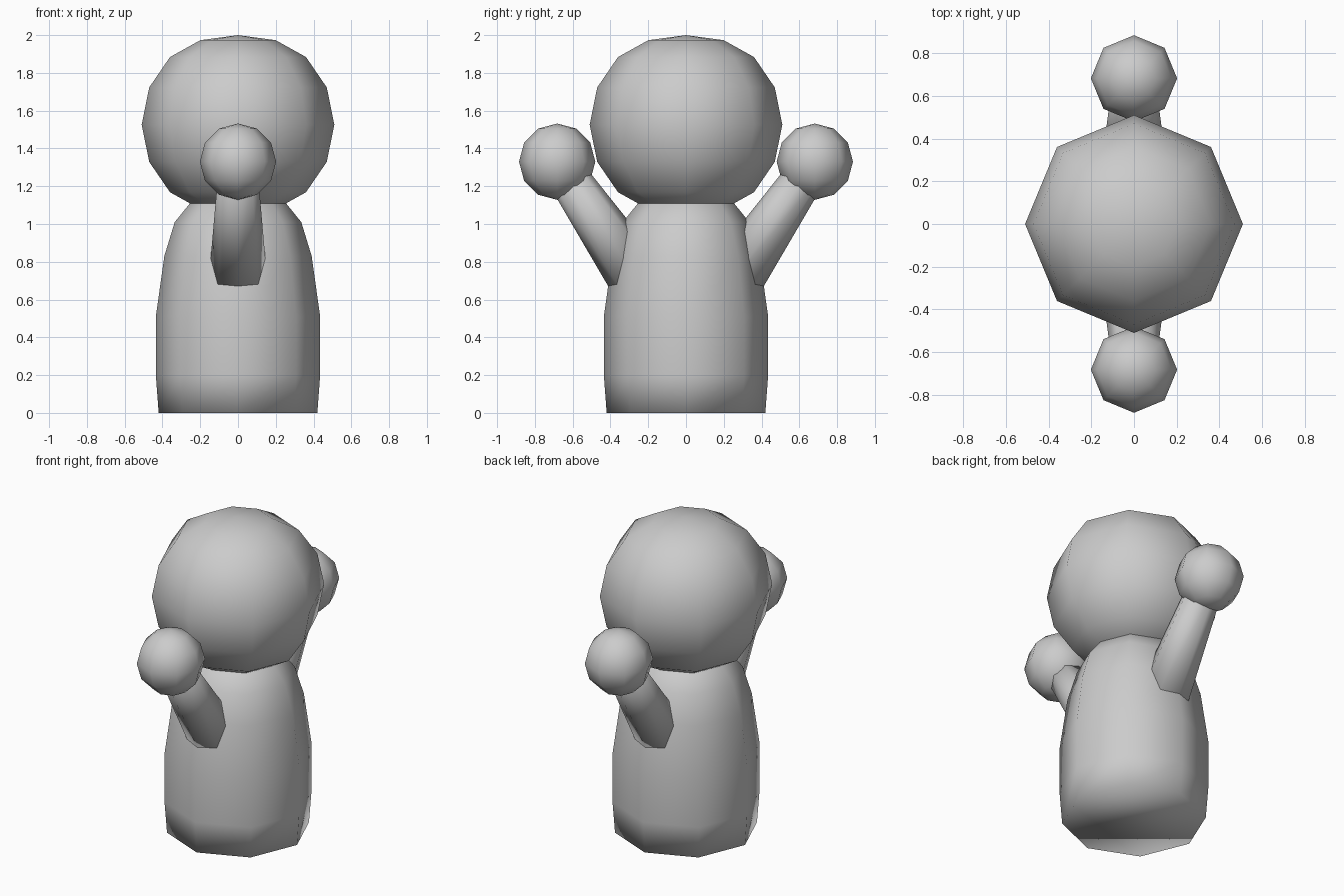
import bpy, bmesh
from math import sin, cos, pi
from mathutils import Vector, Matrix

if "Cube" in bpy.data.objects:
    bpy.data.objects.remove(bpy.data.objects["Cube"])

SIDES = 8


def finish(name, bm):
    bmesh.ops.recalc_face_normals(bm, faces=bm.faces)
    mesh = bpy.data.meshes.new(name)
    bm.to_mesh(mesh)
    bm.free()
    mesh.shade_smooth()
    obj = bpy.data.objects.new(name, mesh)
    bpy.context.collection.objects.link(obj)
    return obj


def lathe(name, profile, pole_top=None, pole_bottom=None):
    """Turn (radius, z) points around z; ends are capped or closed to a pole."""
    bm = bmesh.new()
    rings = [[bm.verts.new((r * cos(2 * pi * i / SIDES), r * sin(2 * pi * i / SIDES), z))
              for i in range(SIDES)] for r, z in profile]
    for a, b in zip(rings, rings[1:]):
        for i in range(SIDES):
            j = (i + 1) % SIDES
            bm.faces.new((a[i], a[j], b[j], b[i]))
    for ring, pole in ((rings[0], pole_bottom), (rings[-1], pole_top)):
        if pole is None:
            bm.faces.new(ring)
        else:
            tip = bm.verts.new((0, 0, pole))
            for i in range(SIDES):
                bm.faces.new((ring[i], ring[(i + 1) % SIDES], tip))
    return finish(name, bm)


# Body: tapered, closed flat at the base
lathe("body", [(0.42, 0), (0.435, 0.2), (0.435, 0.51), (0.39, 0.83),
               (0.335, 1.01), (0.25, 1.115), (0.14, 1.17)], pole_top=1.19)

# Head: slightly flattened low-poly ball
half = [(0.20, 0.447), (0.36, 0.358), (0.47, 0.197)]
cz = 1.526
lathe("head", [(r, cz - z) for r, z in half] + [(0.51, cz)]
      + [(r, cz + z) for r, z in reversed(half)],
      pole_top=2.0, pole_bottom=cz - 0.474)

# Arms and hands, one pair on each side along y
for side, label in ((-1, "front"), (1, "back")):
    start = Vector((0, side * 0.25, 0.70))
    hand = Vector((0, side * 0.682, 1.33))
    axis = hand - start
    arm = lathe(label + "_arm", [(0.155, 0), (0.10, axis.length)])
    arm_rot = Matrix.Rotation(-side * Vector((0, 0, 1)).angle(axis), 4, 'X')
    arm.data.transform(Matrix.Translation(start) @ arm_rot)

    bm = bmesh.new()
    bmesh.ops.create_uvsphere(bm, u_segments=SIDES, v_segments=6, radius=0.202,
                              matrix=Matrix.Translation(hand))
    finish(label + "_hand", bm)
